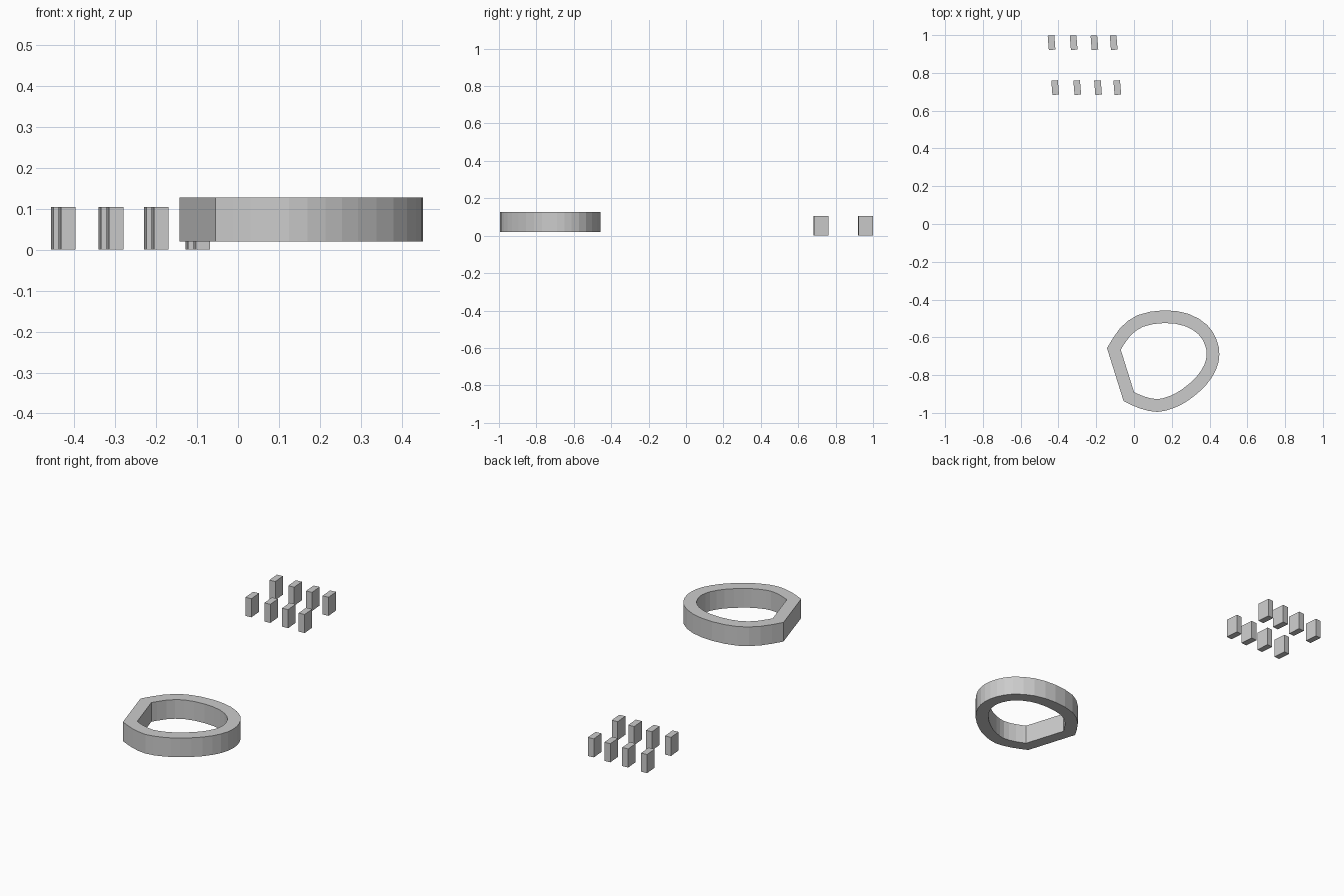
import bpy, bmesh, math
from mathutils import Vector

if "Cube" in bpy.data.objects:
    bpy.data.objects.remove(bpy.data.objects["Cube"])

def finish(bm, name):
    bmesh.ops.recalc_face_normals(bm, faces=bm.faces[:])
    me = bpy.data.meshes.new(name)
    bm.to_mesh(me)
    bm.free()
    ob = bpy.data.objects.new(name, me)
    bpy.context.collection.objects.link(ob)
    return ob

def smooth_path(pts, steps):
    """Catmull-Rom through an open list of points."""
    p = [2 * pts[0] - pts[1]] + pts + [2 * pts[-1] - pts[-2]]
    out = []
    for i in range(1, len(p) - 2):
        a, b, c, d = p[i - 1:i + 3]
        for s in range(steps):
            t = s / steps
            out.append(0.5 * (2 * b + (c - a) * t + (2 * a - 5 * b + 4 * c - d) * t ** 2
                              + (3 * b - a - 3 * c + d) * t ** 3))
    return out + [pts[-1]]

def inset(loop, dist):
    """Mitred inward offset of a clockwise closed loop."""
    res = []
    for i, p in enumerate(loop):
        d1 = (p - loop[i - 1]).normalized()
        d2 = (loop[(i + 1) % len(loop)] - p).normalized()
        n1, n2 = Vector((d1.y, -d1.x)), Vector((d2.y, -d2.x))
        res.append(p + (n1 + n2) * dist / (1 + n1.dot(n2)))
    return res

# Rounded wall ring with one straight side
outline = [(-0.143, -0.657), (-0.075, -0.553), (0.02, -0.482), (0.16, -0.457),
           (0.29, -0.476), (0.388, -0.535), (0.437, -0.612), (0.452, -0.69),
           (0.435, -0.77), (0.38, -0.855), (0.293, -0.93), (0.214, -0.973),
           (0.124, -0.995), (0.03, -0.976), (-0.055, -0.938)]
outer = smooth_path([Vector(p) for p in outline], 2)
inner = inset(outer, 0.067)
bm = bmesh.new()
rings = [[bm.verts.new((p.x, p.y, z)) for p in loop]
         for loop, z in ((outer, 0.02), (outer, 0.127), (inner, 0.127), (inner, 0.02))]
n = len(outer)
for k in range(4):
    a, b = rings[k], rings[(k + 1) % 4]
    for i in range(n):
        j = (i + 1) % n
        bm.faces.new((a[i], a[j], b[j], b[i]))
finish(bm, "ring_wall")

# Two rows of small slightly turned blocks
for row, dx, y in (("back", 0, 0.96), ("front", 0.019, 0.722)):
    for i, x in enumerate((-0.4365, -0.3195, -0.2095, -0.1075)):
        bm = bmesh.new()
        bmesh.ops.create_cube(bm, size=1)
        bmesh.ops.scale(bm, vec=(0.035, 0.076, 0.104), verts=bm.verts)
        ob = finish(bm, f"{row}_block_{i + 1}")
        ob.location = (x + dx, y, 0.052)
        ob.rotation_euler.z = math.radians(4.6)
